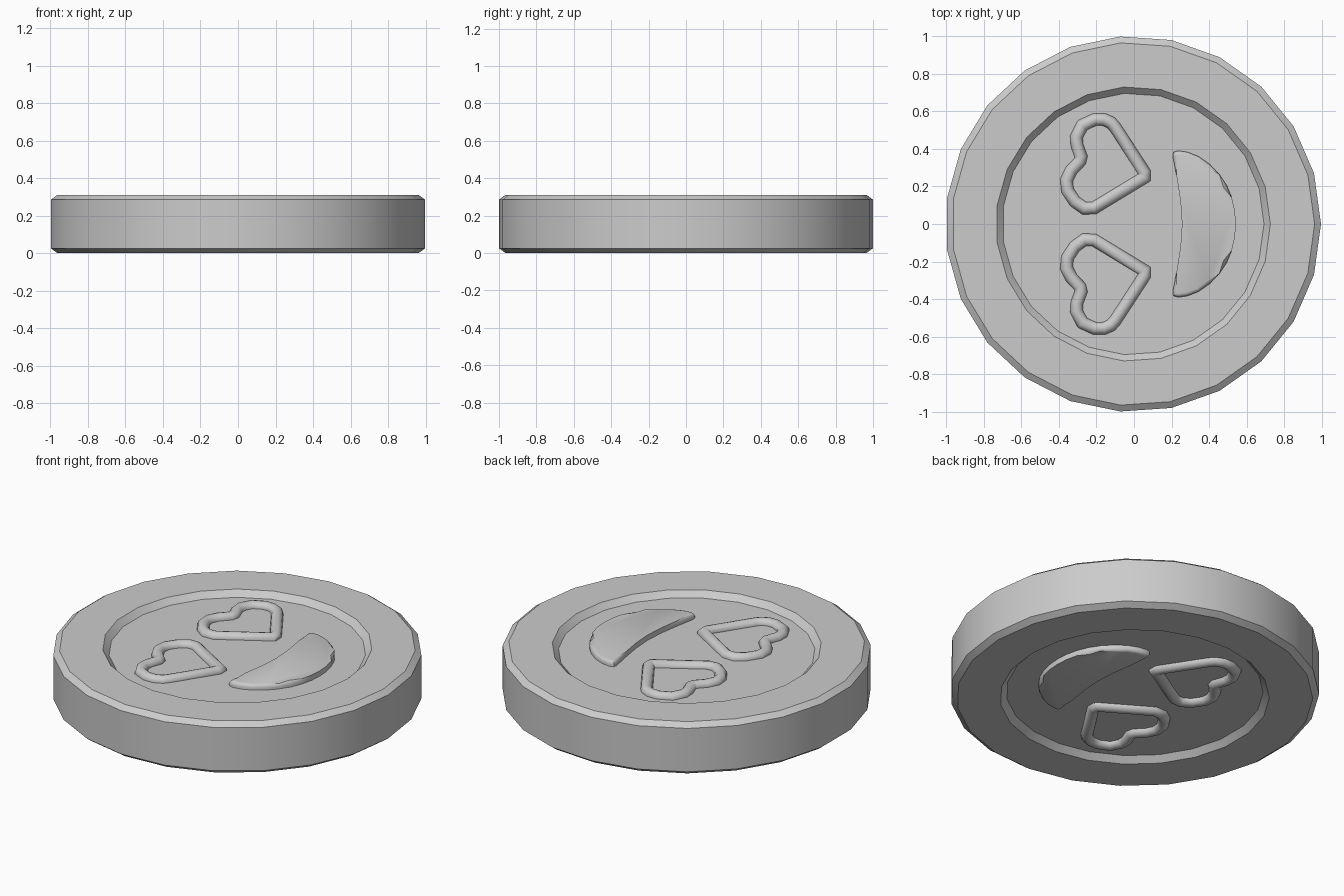
import bpy, bmesh, math
from mathutils import Vector

if "Cube" in bpy.data.objects:
    bpy.data.objects.remove(bpy.data.objects["Cube"])

MID = 0.155          # half thickness: both faces mirror about this plane
FLOOR = 0.121        # recess floor height above the mid plane


def finish(name, bm, angle, mirror_y=False):
    bmesh.ops.remove_doubles(bm, verts=bm.verts, dist=1e-5)
    bmesh.ops.recalc_face_normals(bm, faces=bm.faces)
    me = bpy.data.meshes.new(name)
    bm.to_mesh(me)
    bm.free()
    ob = bpy.data.objects.new(name, me)
    bpy.context.collection.objects.link(ob)
    ob.location.z = MID
    bpy.ops.object.select_all(action='DESELECT')
    bpy.context.view_layer.objects.active = ob
    ob.select_set(True)
    bpy.ops.object.shade_smooth_by_angle(angle=math.radians(angle))
    m = ob.modifiers.new("both_faces", 'MIRROR')
    m.use_axis = (False, mirror_y, True)
    m.merge_threshold = 1e-4
    return ob


def bridge(bm, a, b):
    n = len(a)
    for i in range(n):
        bm.faces.new((a[i], a[(i + 1) % n], b[(i + 1) % n], b[i]))


# Coin body: 23-sided turned profile with chamfered rim and recessed face
bm = bmesh.new()
rings = []
for r, z in [(1.002, 0), (1.002, 0.13), (0.968, MID), (0.732, MID), (0.698, FLOOR)]:
    rings.append([bm.verts.new((r * math.cos(2 * math.pi * i / 23) - 0.0047,
                                r * math.sin(2 * math.pi * i / 23), z)) for i in range(23)])
for a, b in zip(rings, rings[1:]):
    bridge(bm, a, b)
bm.faces.new(rings[-1])
finish("coin_body", bm, 30)


# Heart outline eyes: mitred round tube along a closed path
path = [Vector(p) for p in [
    (0.055, 0.277), (-0.10, 0.515), (-0.122, 0.54), (-0.16, 0.557), (-0.21, 0.557),
    (-0.275, 0.527), (-0.307, 0.465), (-0.304, 0.42), (-0.282, 0.36), (-0.288, 0.335),
    (-0.335, 0.285), (-0.36, 0.235), (-0.355, 0.18), (-0.315, 0.12), (-0.265, 0.084),
    (-0.212, 0.086), (0.055, 0.248)]]
bm = bmesh.new()
n, r, sides = len(path), 0.033, 12
rings = []
for i, p in enumerate(path):
    d0 = (p - path[i - 1]).normalized()
    d1 = (path[(i + 1) % n] - p).normalized()
    t = (d0 + d1).normalized()
    out = Vector((t.y, -t.x)) / max(0.6, t.dot(d1))
    rings.append([bm.verts.new((p.x + out.x * r * math.cos(a), p.y + out.y * r * math.cos(a),
                                FLOOR + r * math.sin(a)))
                  for a in [2 * math.pi * k / sides for k in range(sides)]])
for i in range(n):
    bridge(bm, rings[i], rings[(i + 1) % n])
finish("heart_eyes", bm, 50, mirror_y=True)


# Smile: crescent plate with a rounded upper edge
half = [(0.543, 0.0), (0.538, 0.07), (0.522, 0.14), (0.495, 0.205), (0.455, 0.265),
        (0.405, 0.318), (0.345, 0.36), (0.285, 0.384), (0.235, 0.391), (0.21, 0.383),
        (0.207, 0.36), (0.228, 0.25), (0.248, 0.12), (0.256, 0.0)]
outline = half + [(x, -y) for x, y in reversed(half[1:-1])]
bm = bmesh.new()
base = [bm.verts.new((x, y, FLOOR - 0.01)) for x, y in outline]
top = [bm.verts.new((x, y, MID - 0.002)) for x, y in outline]
bridge(bm, base, top)
bm.faces.new(top)
rim = [bm.edges.get((top[i], top[i - 1])) for i in range(len(top))]
bmesh.ops.bevel(bm, geom=rim, offset=0.02, segments=3, profile=0.5, affect='EDGES')
finish("smile", bm, 40)
